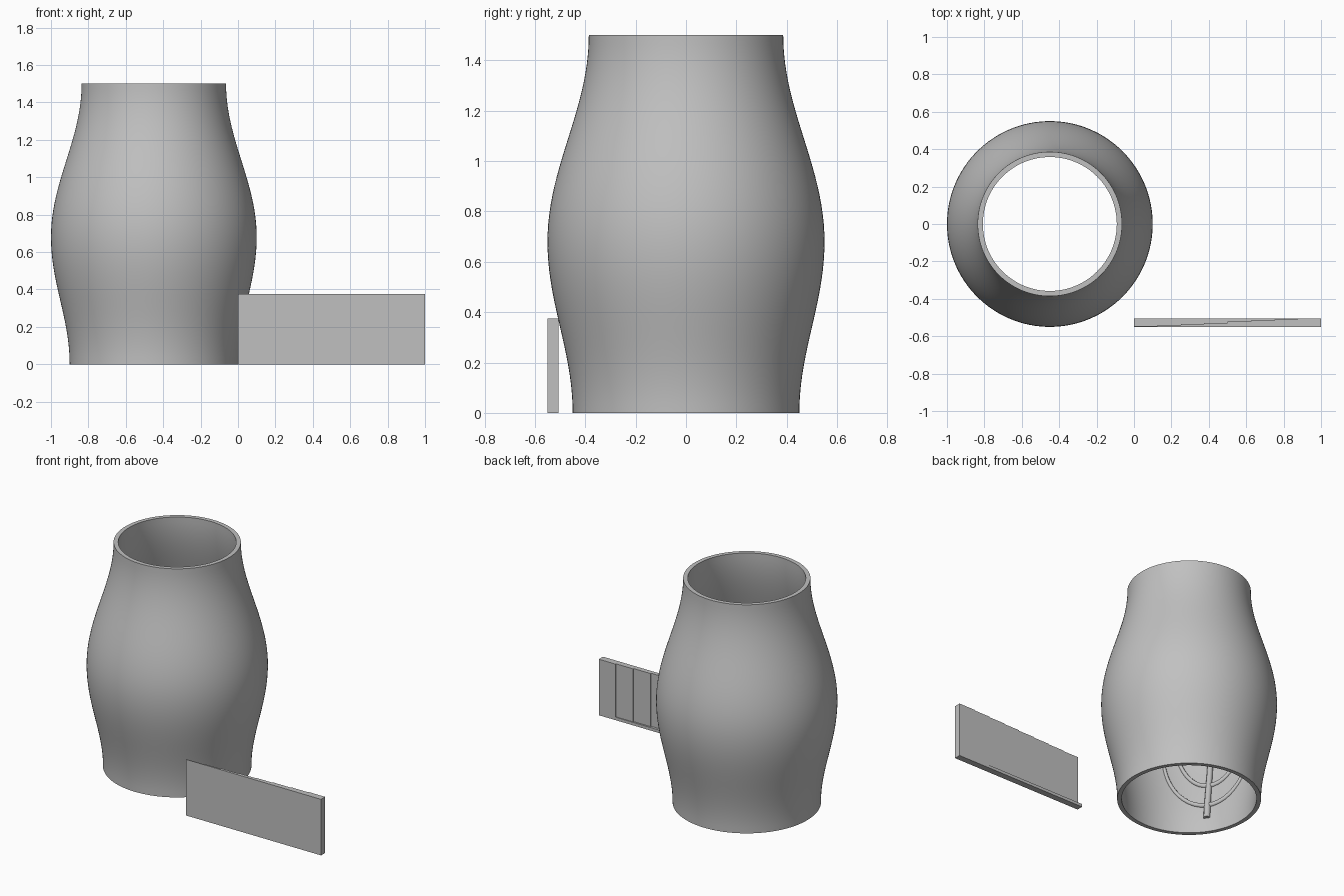
import bpy, bmesh, math

cube = bpy.data.objects.get("Cube")
if cube:
    bpy.data.objects.remove(cube, do_unlink=True)

grey = bpy.data.materials.new("plain_grey")
grey.use_nodes = True
colour = (0.53, 0.53, 0.53, 1)
grey.diffuse_color = colour
grey.node_tree.nodes["Principled BSDF"].inputs["Base Color"].default_value = colour

CENTRE_X, HEIGHT, BELLY_Z, WALL = -0.45, 1.5, 0.68, 0.028


def add_mesh(name, bm):
    bmesh.ops.recalc_face_normals(bm, faces=bm.faces)
    mesh = bpy.data.meshes.new(name)
    bm.to_mesh(mesh)
    bm.free()
    mesh.materials.append(grey)
    obj = bpy.data.objects.new(name, mesh)
    bpy.context.collection.objects.link(obj)
    return obj


def activate(obj):
    bpy.ops.object.select_all(action='DESELECT')
    obj.select_set(True)
    bpy.context.view_layer.objects.active = obj


def radius(z):
    """Outer radius: eases from foot to belly, then from belly to neck."""
    if z < BELLY_Z:
        start, end, t = 0.45, 0.55, z / BELLY_Z
    else:
        start, end, t = 0.55, 0.386, (z - BELLY_Z) / (HEIGHT - BELLY_Z)
    return start + (end - start) * (1 - math.cos(math.pi * t)) / 2


# Hollow body, open at both ends
rows, sides = 40, 128
heights = [HEIGHT * i / rows for i in range(rows + 1)]
profile = [(radius(z), z) for z in heights]
profile += [(radius(z) - WALL, z) for z in reversed(heights)]
bm = bmesh.new()
rings = []
for s in range(sides):
    a = math.tau * s / sides
    rings.append([bm.verts.new((CENTRE_X + r * math.cos(a), r * math.sin(a), z))
                  for r, z in profile])
for s in range(sides):
    here, there = rings[s], rings[(s + 1) % sides]
    for i in range(len(profile)):
        j = (i + 1) % len(profile)
        bm.faces.new((here[i], there[i], there[j], here[j]))
body = add_mesh("vase_body", bm)
activate(body)
bpy.ops.object.shade_smooth_by_angle(angle=math.radians(40))


# Raised branching trees on the inner wall
def add_stem(curve, angle, path, thickness):
    """Lay a tapering stem on the wall; path holds (sideways, height) pairs."""
    spline = curve.splines.new('POLY')
    spline.points.add(len(path) - 1)
    for i, (point, (side, z)) in enumerate(zip(spline.points, path)):
        r = radius(z) - WALL
        a = angle + side / r
        point.co = (CENTRE_X + r * math.cos(a), r * math.sin(a), z, 1)
        point.radius = thickness * (1 - 0.4 * i / len(path))


for number, degrees in enumerate((-25, 95, 215)):
    angle = math.radians(degrees)
    curve = bpy.data.curves.new("inner_tree", 'CURVE')
    curve.dimensions = '3D'
    curve.bevel_depth = 0.02
    curve.bevel_resolution = 2
    curve.use_fill_caps = True
    add_stem(curve, angle, [(0, 0.1 + 1.05 * i / 20) for i in range(21)], 1.1)
    for side in (-1, 1):
        for base, reach, rise in ((0.2, 0.3, 0.4), (0.36, 0.23, 0.4),
                                  (0.56, 0.16, 0.36), (0.8, 0.08, 0.3)):
            arc = [math.pi / 2 * i / 12 for i in range(13)]
            path = [(side * reach * math.sin(t), base + rise * (1 - math.cos(t)))
                    for t in arc]
            add_stem(curve, angle, path, 0.8)
    tree = bpy.data.objects.new(f"inner_tree_{number + 1}", curve)
    bpy.context.collection.objects.link(tree)
    curve.materials.append(grey)
    activate(tree)
    bpy.ops.object.convert(target='MESH')


# Sample plate, its back rising in equal steps from thin to thick
def add_prism(name, outline, top):
    bm = bmesh.new()
    face = bm.faces.new([bm.verts.new((x, y, 0)) for x, y in outline])
    extruded = bmesh.ops.extrude_face_region(bm, geom=[face])["geom"]
    verts = [v for v in extruded if isinstance(v, bmesh.types.BMVert)]
    bmesh.ops.translate(bm, verts=verts, vec=(0, 0, top))
    return add_mesh(name, bm)


FRONT, BACK, STEPS = -0.55, -0.506, 8
stairs = []
for i in range(STEPS):
    y = FRONT + (BACK - FRONT) * (i + 1) / STEPS
    stairs += [(i / STEPS, y), ((i + 1) / STEPS, y)]
add_prism("stepped_plate", [(1, FRONT), (0, FRONT)] + stairs, 0.375)

# Low ledge filling the foot of the steps
add_prism("plate_ledge", stairs[:-1] + [(0, BACK)], 0.02)
